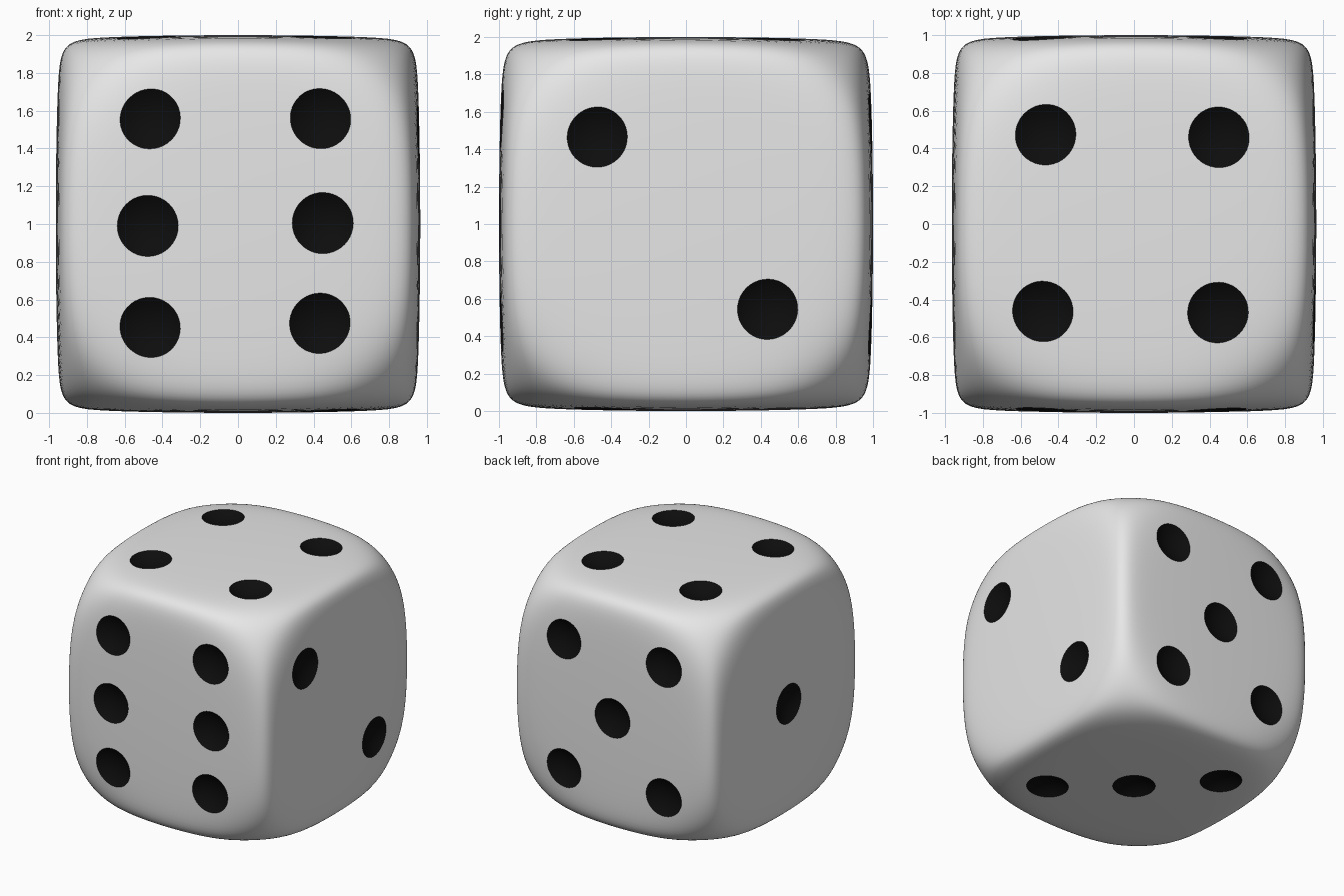
import bpy, bmesh, math
from mathutils import Vector, Matrix

if "Cube" in bpy.data.objects:
    bpy.data.objects.remove(bpy.data.objects["Cube"])


def material(name, rgb):
    m = bpy.data.materials.new(name)
    m.diffuse_color = (*rgb, 1)
    m.use_nodes = True
    m.node_tree.nodes["Principled BSDF"].inputs["Base Color"].default_value = m.diffuse_color
    return m


white = material("white_plastic", (0.8, 0.8, 0.8))
black = material("black_paint", (0.004, 0.004, 0.004))

HALF = (0.965, 1.0, 1.0)
BULGE, SPHERE, K = 0.02, 1.42, 20


def shape(p):
    """Soft cube: bulged faces blended with a corner-rounding sphere."""
    sq = [c * c for c in p]
    t = sum((abs(p[i]) / HALF[i] + BULGE * (sum(sq) - sq[i])) ** K for i in range(3))
    return t + (p.length / SPHERE) ** K - 1


def on_surface(d):
    lo, hi = 0.0, 2.0
    for _ in range(28):
        mid = (lo + hi) / 2
        if shape(d * mid) > 0:
            hi = mid
        else:
            lo = mid
    return d * lo


def make_object(name, bm):
    me = bpy.data.meshes.new(name)
    bm.to_mesh(me)
    bm.free()
    me.materials.append(white)
    me.materials.append(black)
    ob = bpy.data.objects.new(name, me)
    bpy.context.collection.objects.link(ob)
    return ob


# Die body: subdivided cube pushed out to the soft cube surface
bm = bmesh.new()
bmesh.ops.create_cube(bm, size=2)
bmesh.ops.subdivide_edges(bm, edges=bm.edges[:], cuts=35, use_grid_fill=True)
for v in bm.verts:
    # spread grid lines a little closer to the edges
    v.co = Vector([math.sin(c * 1.15) / math.sin(1.15) for c in v.co])
    v.co = on_surface(v.co) + Vector((0, 0, 1))
die = make_object("die_body", bm)

# Pips: face axis, side, and positions on the two other axes
PIPS = [
    (1, -1, [(-.48, .575), (-.485, -.01), (-.48, -.565), (.45, .575), (.455, .005), (.445, -.54)]),
    (1, 1, [(-.5, .56), (.45, .55), (-.02, 0), (-.5, -.565), (.45, -.56)]),
    (0, 1, [(-.485, .475), (.445, -.465)]),
    (0, -1, [(.02, 0)]),
    (2, 1, [(-.48, .485), (.46, .47), (-.495, -.475), (.455, -.48)]),
    (2, -1, [(.5, -.45), (0, 0), (-.48, .48)]),
]
RADIUS, DEPTH = 0.163, 0.055
BALL = (RADIUS ** 2 + DEPTH ** 2) / (2 * DEPTH)

# Pip cutter: one ball per pip, sunk by the dent depth
bm = bmesh.new()
for axis, side, spots in PIPS:
    for a, b in spots:
        c = [a, b]
        c.insert(axis, side * HALF[axis])
        c = on_surface(Vector(c))
        c[axis] += side * (BALL - DEPTH)
        c.z += 1
        turn = Vector((0, 0, 1)).rotation_difference(Vector([side * (i == axis) for i in range(3)]))
        bmesh.ops.create_uvsphere(bm, u_segments=40, v_segments=40, radius=BALL,
                                  matrix=Matrix.Translation(c) @ turn.to_matrix().to_4x4())
for f in bm.faces:
    f.material_index = 1
cutter = make_object("pip_cutter", bm)
cutter.hide_render = True

# Cut the dents; the cut faces keep the black material
mod = die.modifiers.new("pips", 'BOOLEAN')
mod.operation = 'DIFFERENCE'
mod.solver = 'EXACT'
mod.object = cutter
bpy.context.view_layer.objects.active = die
die.select_set(True)
bpy.ops.object.modifier_apply(modifier=mod.name)
bpy.data.objects.remove(cutter)
bpy.ops.object.shade_smooth_by_angle(angle=math.radians(25))
